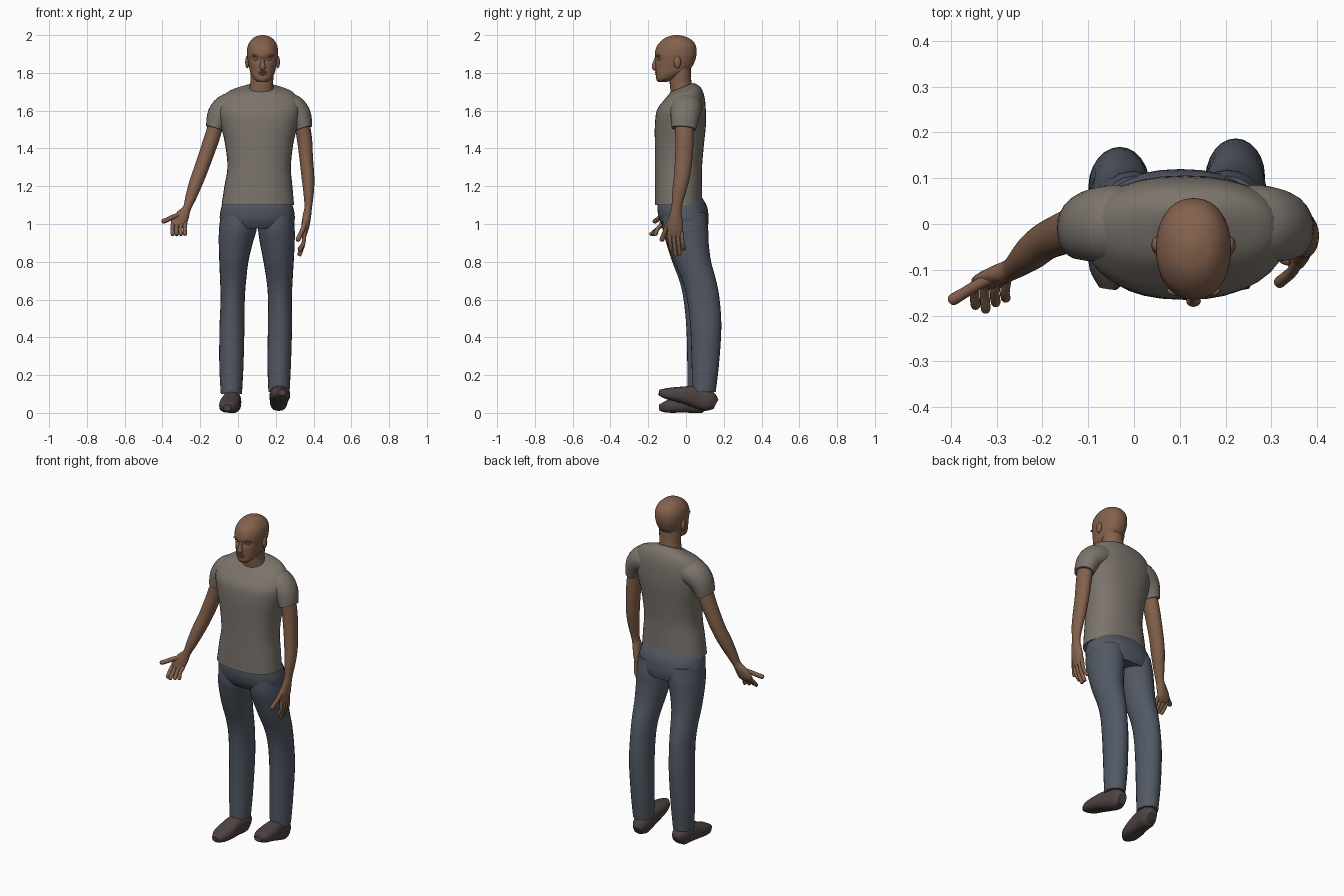
import bpy
import bmesh
import math
from mathutils import Vector

cube = bpy.data.objects.get("Cube")
if cube:
    bpy.data.objects.remove(cube, do_unlink=True)


def make_material(name, colour):
    material = bpy.data.materials.new(name)
    material.use_nodes = True
    material.diffuse_color = (*colour, 1)
    shader = material.node_tree.nodes["Principled BSDF"]
    shader.inputs["Base Color"].default_value = (*colour, 1)
    shader.inputs["Roughness"].default_value = 0.8
    return material


SKIN = make_material("brown skin", (0.23, 0.12, 0.072))
SHIRT = make_material("warm grey cloth", (0.2, 0.175, 0.15))
TROUSER = make_material("slate blue cloth", (0.085, 0.1, 0.13))
SHOE = make_material("dark brown leather", (0.075, 0.055, 0.053))

AXIS_X, AXIS_Y = Vector((1, 0, 0)), Vector((0, 1, 0))
BODY_X = 0.112   # middle of the shoulders
HEAD_X = 0.13    # middle of the face


def smooth_path(rings, steps):
    """Curve through the given rings, blending position and radius."""
    result = []
    last = len(rings) - 1
    for i in range(last):
        a, b, c, d = (rings[max(0, min(last, k))] for k in range(i - 1, i + 3))
        for s in range(steps):
            t = s / steps
            result.append([
                q + 0.5 * t * (r - p + t * (2*p - 5*q + 4*r - w + t * (3*(q - r) + w - p)))
                for p, q, r, w in zip(a, b, c, d)])
    result.append(list(rings[-1]))
    return result


def finish(name, bm, material):
    bmesh.ops.recalc_face_normals(bm, faces=bm.faces)
    mesh = bpy.data.meshes.new(name)
    bm.to_mesh(mesh)
    bm.free()
    mesh.materials.append(material)
    obj = bpy.data.objects.new(name, mesh)
    bpy.context.collection.objects.link(obj)
    bpy.ops.object.select_all(action="DESELECT")
    obj.select_set(True)
    bpy.context.view_layer.objects.active = obj
    bpy.ops.object.shade_smooth_by_angle(angle=math.radians(50))
    return obj


def loft(name, rings, material, side=None, power=2.0, sides=24, steps=4, shape=None):
    """Skin rings of (x, y, z, radius, radius, tilt).
    Without a side axis the rings stay level, otherwise they follow the path."""
    rings = smooth_path([tuple(r) + (0,) * (6 - len(r)) for r in rings], steps)
    centres = [Vector(r[:3]) for r in rings]
    bm = bmesh.new()
    loops = []
    for i, ring in enumerate(rings):
        if side is None:
            u, v = AXIS_X, Vector((0, 1, ring[5]))
        else:
            along = (centres[min(i + 1, len(rings) - 1)] - centres[max(i - 1, 0)]).normalized()
            u = (side - along * side.dot(along)).normalized()
            v = along.cross(u)
        loop = []
        for k in range(sides):
            angle = math.tau * k / sides
            c, s = math.cos(angle), math.sin(angle)
            c = math.copysign(abs(c) ** (2 / power), c)
            s = math.copysign(abs(s) ** (2 / power), s)
            point = centres[i] + u * c * max(ring[3], 0.001) + v * s * max(ring[4], 0.001)
            loop.append(bm.verts.new(shape(point) if shape else point))
        loops.append(loop)
    for low, high in zip(loops, loops[1:]):
        for k in range(sides):
            n = (k + 1) % sides
            bm.faces.new((low[k], low[n], high[n], high[k]))
    bm.faces.new(loops[0])
    bm.faces.new(loops[-1])
    return finish(name, bm, material)


def blob(name, centre, size, material):
    bm = bmesh.new()
    bmesh.ops.create_uvsphere(bm, u_segments=16, v_segments=10, radius=1)
    bmesh.ops.scale(bm, vec=size, verts=bm.verts)
    bmesh.ops.translate(bm, vec=centre, verts=bm.verts)
    return finish(name, bm, material)


def digit(name, points, radius):
    """Finger or thumb with a rounded tip."""
    end = Vector(points[-1])
    tip = end + (end - Vector(points[-2])).normalized() * radius * 0.6
    rings = [(*p, radius, radius) for p in points]
    rings.append((*tip, radius * 0.4, radius * 0.4))
    loft(name, rings, SKIN, side=AXIS_Y, sides=12, steps=3)


# Shirt body, from hem to sloping collar
loft("shirt_body", [
    (.105, -.04, 1.1, .192, .125), (.108, -.04, 1.2, .18, .125),
    (BODY_X, -.04, 1.3, .168, .125), (BODY_X, -.035, 1.42, .18, .13),
    (BODY_X, -.03, 1.52, .203, .135), (BODY_X, -.025, 1.6, .22, .13),
    (.115, -.012, 1.66, .205, .11, .1), (.118, -.01, 1.7, .165, .088, .25),
    (.12, -.022, 1.723, .078, .062, .4)], SHIRT, power=2.3, sides=32)

# Sleeves, mirrored about the middle of the shoulders
for label, s in (("right", -1), ("left", 1)):
    loft(label + "_sleeve", [
        (BODY_X + s * .09, 0, 1.62, .08, .07),
        (BODY_X + s * .162, 0, 1.617, .085, .075),
        (BODY_X + s * .21, -.005, 1.575, .077, .066),
        (BODY_X + s * .236, -.012, 1.505, .065, .047)], SHIRT, side=AXIS_Y)

# Arms down to the knuckles
loft("right_arm", [
    (-.115, -.01, 1.53, .05, .04), (-.14, -.015, 1.45, .048, .041),
    (-.157, -.021, 1.4, .046, .04), (-.192, -.037, 1.3, .042, .038),
    (-.222, -.06, 1.22, .04, .036), (-.25, -.085, 1.14, .03, .029),
    (-.27, -.1, 1.085, .024, .022), (-.29, -.109, 1.05, .022, .034),
    (-.313, -.121, 1.01, .018, .042), (-.318, -.133, .985, .011, .034)],
    SKIN, side=AXIS_Y)
loft("left_arm", [
    (.34, -.01, 1.53, .05, .04), (.352, -.008, 1.45, .048, .04),
    (.361, -.012, 1.35, .046, .036), (.37, -.022, 1.25, .042, .034),
    (.374, -.037, 1.17, .036, .028), (.372, -.05, 1.09, .027, .02),
    (.366, -.055, 1.05, .032, .022), (.358, -.058, 1, .042, .022),
    (.352, -.058, .96, .04, .018), (.35, -.055, .935, .034, .011)],
    SKIN, side=AXIS_Y)

# Fingers and thumbs
names = ("index", "middle", "ring", "little")
right_tips = (-.178, -.186, -.172, -.162)
left_tips = (.862, .838, .842, .868)
for i, finger in enumerate(names):
    x = -.348 + i * .022
    digit("right_" + finger + "_finger", [
        (x + .004, -.122, 1.005), (x, -.15, .975), (x + .002, right_tips[i], .945)], .0105)
    y = -.089 + i * .022
    digit("left_" + finger + "_finger", [
        (.352, y, .96), (.347, y + .005, .9), (.326, y + .012, left_tips[i])], .0105)
digit("right_thumb", [
    (-.295, -.108, 1.055), (-.345, -.135, 1.037), (-.375, -.153, 1.022), (-.397, -.166, 1.014)], .0125)
digit("left_thumb", [
    (.358, -.078, 1.03), (.346, -.103, .98), (.328, -.119, .94), (.317, -.128, .915)], .0125)

# Trouser seat and legs
loft("trouser_seat", [
    (.102, -.025, 1.14, .165, .11), (.102, -.02, 1.09, .19, .132),
    (.102, -.01, 1.02, .198, .13), (.102, 0, .975, .17, .112)],
    TROUSER, power=2.2, sides=32)
loft("right_trouser_leg", [
    (.002, -.01, 1.06, .09, .115), (0, -.005, .98, .1, .12),
    (-.012, .005, .9, .09, .11), (-.022, .025, .8, .077, .098),
    (-.026, .055, .7, .069, .09), (-.028, .075, .6, .064, .088),
    (-.032, .085, .45, .066, .083), (-.035, .08, .25, .064, .073),
    (-.035, .072, .1, .056, .064)], TROUSER)
loft("left_trouser_leg", [
    (.203, -.01, 1.06, .09, .115), (.203, -.003, .98, .097, .12),
    (.208, .01, .9, .092, .11), (.215, .035, .8, .08, .098),
    (.22, .07, .7, .069, .09), (.222, .092, .6, .063, .086),
    (.222, .105, .45, .064, .082), (.218, .102, .25, .062, .072),
    (.217, .095, .11, .056, .062)], TROUSER)

# Shoes, from heel to toe; the left toe is raised
loft("right_shoe", [
    (-.025, .128, .04, .025, .028), (-.028, .095, .055, .045, .055),
    (-.035, .02, .056, .049, .056), (-.045, -.05, .042, .054, .042),
    (-.052, -.105, .032, .045, .031), (-.057, -.14, .027, .02, .017)],
    SHOE, side=AXIS_X, power=2.5)
loft("left_shoe", [
    (.215, .158, .045, .025, .028), (.215, .122, .062, .045, .055),
    (.217, .05, .085, .049, .058), (.222, -.03, .096, .054, .043),
    (.228, -.1, .102, .045, .03), (.232, -.142, .108, .02, .015)],
    SHOE, side=AXIS_X, power=2.5)

# Neck
loft("neck", [
    (.122, -.02, 1.68, .072, .058), (.125, -.028, 1.74, .061, .058),
    (.128, -.03, 1.79, .061, .056), (HEAD_X, -.03, 1.84, .06, .055)], SKIN)


# Head, with dented eye sockets
def eye_sockets(point):
    if point.y < -.08:
        across = (abs(point.x - HEAD_X) - .034) / .02
        height = (point.z - 1.874) / .014
        point.y += .013 * math.exp(-across ** 2 - height ** 2)
    return point


head_profile = [  # height, front, back, half width
    (1.752, -.148, -.1, .024), (1.768, -.158, -.06, .046),
    (1.8, -.16, 0, .064), (1.83, -.161, .03, .071),
    (1.86, -.162, .046, .077), (1.9, -.165, .056, .082),
    (1.94, -.155, .053, .079), (1.97, -.131, .035, .064),
    (1.99, -.1, .002, .041), (2, -.062, -.038, .01)]
loft("head", [(HEAD_X, (f + b) / 2, z, w, (b - f) / 2) for z, f, b, w in head_profile],
     SKIN, power=2.15, sides=48, steps=6, shape=eye_sockets)

# Facial features
loft("nose", [
    (HEAD_X, -.153, 1.89, .008, .008), (HEAD_X, -.163, 1.855, .01, .012),
    (HEAD_X, -.168, 1.83, .016, .013), (HEAD_X, -.16, 1.814, .009, .006)],
    SKIN, side=AXIS_X, sides=16)
blob("upper_lip", (HEAD_X, -.156, 1.803), (.025, .009, .0055), SKIN)
blob("lower_lip", (HEAD_X, -.155, 1.792), (.021, .009, .0055), SKIN)
for label, s in (("right", -1), ("left", 1)):
    blob(label + "_eyelid", (HEAD_X + s * .034, -.138, 1.872), (.015, .011, .008), SKIN)
    blob(label + "_brow", (HEAD_X + s * .034, -.146, 1.892), (.024, .011, .006), SKIN)
    blob(label + "_ear", (HEAD_X + s * .081, -.046, 1.857), (.011, .019, .033), SKIN)
